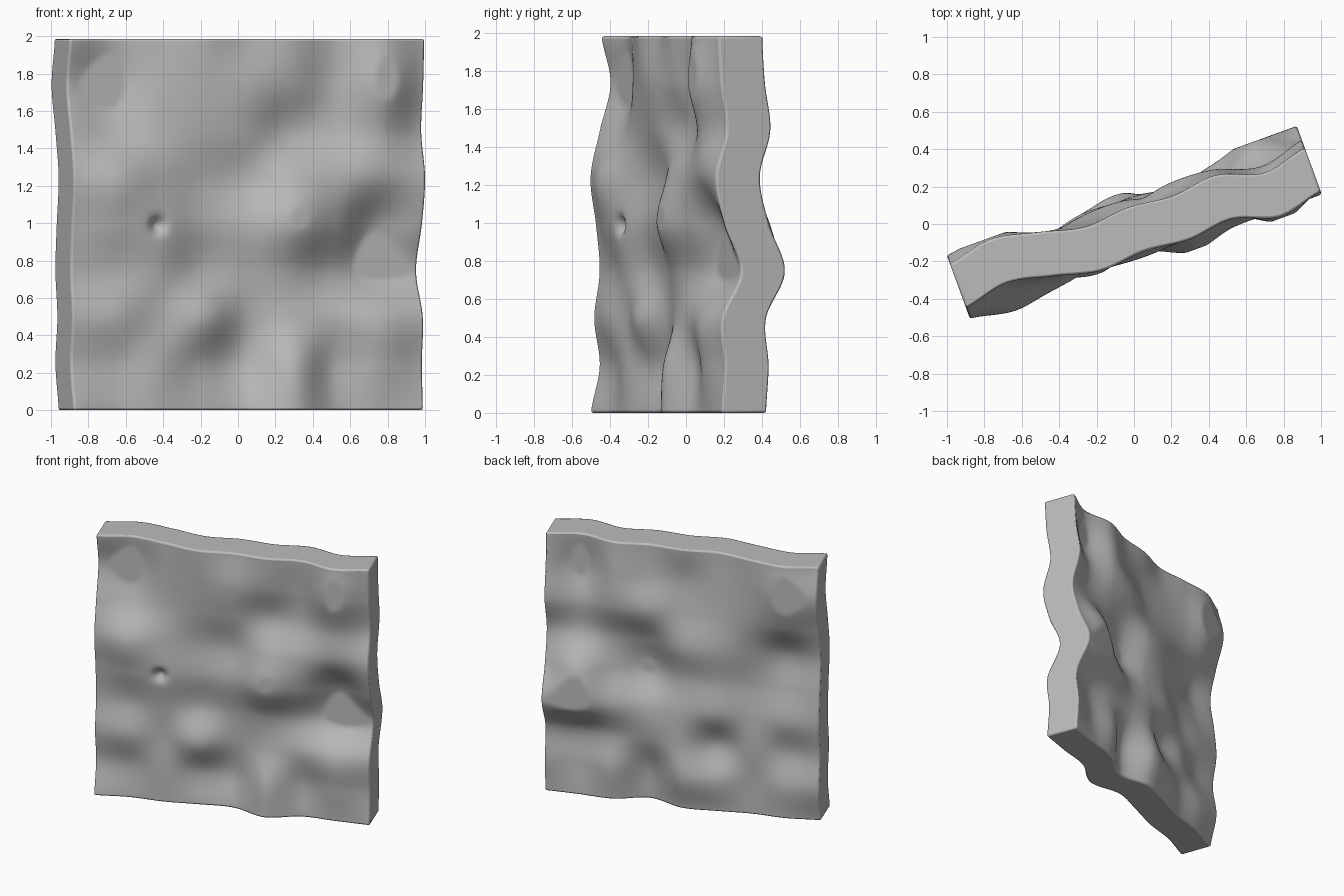
import bpy, bmesh, math

if "Cube" in bpy.data.objects:
    bpy.data.objects.remove(bpy.data.objects["Cube"])

WIDTH, HEIGHT, THICK, STEPS = 1.995, 1.985, 0.25, 100

# Coarse relief of the slab in hundredths: rows top to bottom, columns left to right
RELIEF = [
    [1, 6, 1, -5, -3, -5.5, -3, -10.5, -5.5],
    [6, 9, 1, -4, -6, -4, -1, -13, -4],
    [0, 3, 0, -2, -3, 1.5, 0, -7, -1],
    [-5, -9, -4, 1, 1, -7, -7, -7, -7],
    [-2, -6, -6, -1, -3, -12, -5, 6, -2],
    [0, -1, -3, 2, 1, -2, 3, 9, 7],
    [-3, -5, -2, -6, 2, -2, -3, -6, -3.5],
    [0, 0, -3, 2, 5, -9, 0, -5, -2],
    [-5, -2, -3, -1, 0, -10, -2, -3, -3.5],
]


def spline(vals, t):
    """Smooth curve through evenly spaced values, t from 0 to 1."""
    n = len(vals) - 1
    i = min(int(t * n), n - 1)
    f = t * n - i
    a, b, c, d = (vals[min(max(i + k, 0), n)] for k in (-1, 0, 1, 2))
    return b + 0.5 * f * (c - a + f * (2*a - 5*b + 4*c - d + f * (3*(b - c) + d - a)))


def relief(u, z):
    s = min(max(u / WIDTH + 0.5, 0), 1)
    t = min(max(1 - z / HEIGHT, 0), 1)
    h = spline([spline(row, s) for row in RELIEF], t) / 100
    return min(max(h, -0.115), 0.07)      # clipped tops and hollows become flats


# Front sheet, extruded backwards into a slab
bm = bmesh.new()
bmesh.ops.create_grid(bm, x_segments=STEPS, y_segments=STEPS, size=0.5)
for v in bm.verts:
    u, z = v.co.x * WIDTH, (v.co.y + 0.5) * HEIGHT
    v.co = (u, -THICK / 2, z)
front = set(bm.verts)
ext = bmesh.ops.extrude_face_region(bm, geom=bm.faces[:], use_keep_orig=True)
for v in [g for g in ext["geom"] if isinstance(g, bmesh.types.BMVert)]:
    v.co.y += THICK

# Same waves on both sides, plus one small pit in the front
for v in bm.verts:
    v.co.y += relief(v.co.x, v.co.z)
    if v in front:
        r = math.hypot(v.co.x + 0.52, v.co.z - 0.99)
        v.co.y += 0.05 * math.exp(-(r / 0.042) ** 2)
bmesh.ops.recalc_face_normals(bm, faces=bm.faces[:])

mesh = bpy.data.meshes.new("wavy_slab")
bm.to_mesh(mesh)
bm.free()
slab = bpy.data.objects.new("wavy_slab", mesh)
bpy.context.collection.objects.link(slab)
slab.rotation_euler.z = math.radians(20)

# Stone colour
stone = bpy.data.materials.new("stone_grey")
stone.diffuse_color = (0.5, 0.5, 0.5, 1)
stone.use_nodes = True
stone.node_tree.nodes["Principled BSDF"].inputs["Base Color"].default_value = stone.diffuse_color
mesh.materials.append(stone)

# Softened rim
bevel = slab.modifiers.new("rim", "BEVEL")
bevel.width = 0.012
bevel.segments = 2
bevel.limit_method = "ANGLE"
bevel.angle_limit = math.radians(50)

bpy.context.view_layer.objects.active = slab
slab.select_set(True)
bpy.ops.object.shade_smooth_by_angle(angle=math.radians(50))
